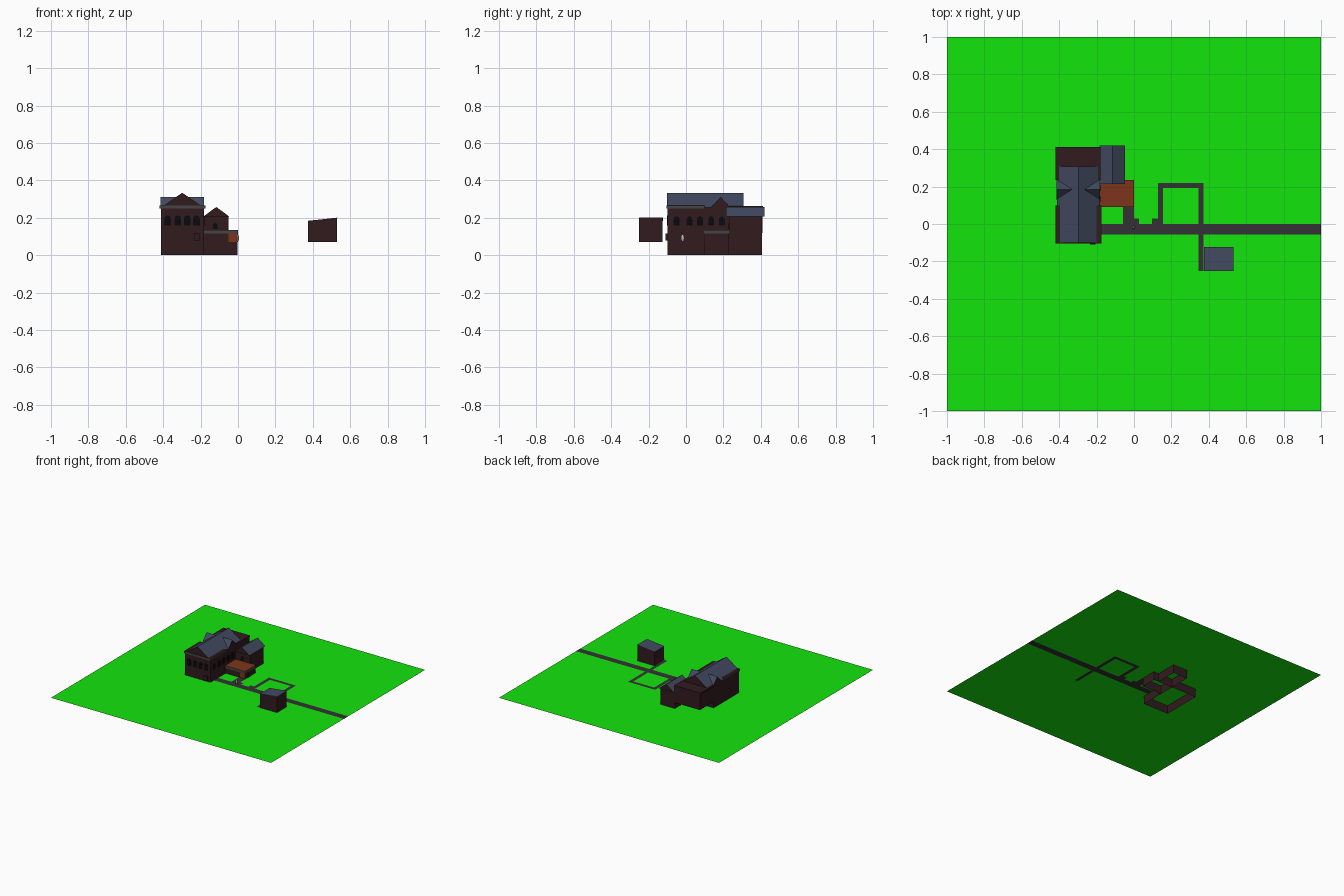
import bpy, bmesh, math

if "Cube" in bpy.data.objects:
    bpy.data.objects.remove(bpy.data.objects["Cube"])

def material(name, rgb):
    m = bpy.data.materials.new(name)
    m.diffuse_color = (*rgb, 1)
    m.use_nodes = True
    m.node_tree.nodes["Principled BSDF"].inputs["Base Color"].default_value = m.diffuse_color
    return m

GREEN = material("grass", (.007, .78, .004))
BROWN = material("dark_brick", (.032, .011, .0135))
BLUE = material("slate", (.055, .068, .118))
ORANGE = material("terracotta", (.2, .036, .011))
GREY = material("paving", (.034, .031, .034))
TRIM = material("trim", (.06, .06, .055))
BLACK = material("glass", (.003, .003, .004))
DOOR = material("red_door", (.09, .014, .012))
WHITE = material("lamp_glass", (.5, .5, .48))
G = .07  # ground level; foundations reach down to z = 0

def mesh(name, verts, faces, mat):
    me = bpy.data.meshes.new(name)
    me.from_pydata(verts, [], faces)
    bm = bmesh.new()
    bm.from_mesh(me)
    bmesh.ops.recalc_face_normals(bm, faces=bm.faces)
    bm.to_mesh(me)
    bm.free()
    ob = bpy.data.objects.new(name, me)
    me.materials.append(mat)
    bpy.context.collection.objects.link(ob)
    return ob

def rect(name, x0, x1, y0, y1, z, mat):
    mesh(name, [(x0, y0, z), (x1, y0, z), (x1, y1, z), (x0, y1, z)], [(0, 1, 2, 3)], mat)

def box(name, x0, x1, y0, y1, z0, z1, mat, bottom=True):
    v = [(x, y, z) for z in (z0, z1) for x, y in ((x0, y0), (x1, y0), (x1, y1), (x0, y1))]
    f = [(4, 5, 6, 7)] + [(i, (i + 1) % 4, (i + 1) % 4 + 4, i + 4) for i in range(4)]
    if bottom:
        f.append((3, 2, 1, 0))
    return mesh(name, v, f, mat)

def prism(name, profile, axis, a, b, mat):
    """Extrude a (horizontal, z) profile along the given axis from a to b."""
    n = len(profile)
    v = [(p, t, z) if axis == 'y' else (t, p, z) for t in (a, b) for p, z in profile]
    f = [tuple(range(n)), tuple(range(n, 2 * n))]
    f += [(i, (i + 1) % n, (i + 1) % n + n, i + n) for i in range(n)]
    return mesh(name, v, f, mat)

def gable_roof(name, axis, c, half, z0, z1, a, b):
    """Slate slopes as one solid, with full brick triangles closing both ends."""
    tri = [(c - half, z0), (c + half, z0), (c, z1)]
    prism(name, tri, axis, a, b, BLUE)
    for tag, t in (("front", a - .001), ("back", b)):
        prism(f"{name}_{tag}_gable", tri, axis, t, t + .001, BROWN)

def arch(name, axis, c, z0, z1, half, face, mat=BLACK):
    """Round-headed window standing slightly proud of the wall."""
    pts = [(c - half, z0), (c + half, z0)]
    pts += [(c + half * math.cos(k * math.pi / 8), z1 - half + half * math.sin(k * math.pi / 8)) for k in range(9)]
    prism(name, pts, axis, face - .003, face + .003, mat)

# lawn
rect("lawn", -1, 1, -1, 1, G, GREEN)

# paths, visible from above and below the lawn
paths = [(-.18, 1, -.055, 0), (.127, .155, 0, .22), (.155, .345, .192, .22), (.345, .372, 0, .22),
         (.345, .372, -.25, -.055), (.095, .127, 0, .03), (-.06, 0, 0, .1), (0, .028, 0, .03)]
for i, p in enumerate(paths):
    rect(f"path_{i}", *p, G + .001, GREY)
    rect(f"path_underside_{i}", *p, G - .001, GREY)

# main house, with the rear upper storey overhanging
box("main_walls", -.412, -.182, -.098, .23, 0, .255, BROWN, False)
box("rear_upper_storey", -.412, -.182, .23, .408, .12, .255, BROWN)
box("front_cornice", -.42, -.175, -.104, .1, .25, .266, TRIM)
box("front_cornice_top", -.419, -.176, -.103, .1, .266, .267, BROWN)
box("rear_cornice", -.42, -.18, .235, .412, .25, .262, BROWN)
gable_roof("main_roof", 'y', -.298, .113, .256, .334, -.1, .307)
gable_roof("cross_roof", 'x', .185, .056, .25, .312, -.414, -.182)

# side wing
box("wing_walls", -.182, -.05, .23, .405, 0, .208, BROWN, False)
gable_roof("wing_roof", 'y', -.116, .069, .207, .258, .215, .42)
arch("wing_window", 'y', -.122, .14, .172, .012, .23)

# entrance porch
box("porch_walls", -.182, -.004, .1, .23, 0, .118, BROWN, False)
box("porch_fascia", -.182, 0, .092, .235, .116, .134, TRIM)
box("porch_roof", -.182, 0, .092, .235, .134, .136, ORANGE)
box("porch_door", -.05, -.004, .096, .1, G, .115, ORANGE)
box("porch_side_panel", -.004, 0, .135, .16, G, .116, BROWN)

# arched windows
for i, x in enumerate((-.377, -.322, -.272, -.222)):
    arch(f"front_window_{i}", 'y', x, .158, .213, .018, -.098)
for i, y in enumerate((-.05, .018, .075, .135, .192)):
    arch(f"side_window_{i}", 'x', y, .158, .208, .016, -.182)

# small wall hatch and entrance lamp
box("wall_hatch", -.236, -.206, -.11, -.098, .08, .115, BROWN)
bpy.ops.mesh.primitive_uv_sphere_add(segments=12, ring_count=8, radius=1, location=(-.002, -.018, .092))
lamp = bpy.context.object
lamp.name = "lamp"
lamp.scale = (.007, .009, .02)
lamp.data.materials.append(WHITE)

# shed with a single sloping roof
prism("shed_walls", [(.375, G), (.53, G), (.53, .199), (.375, .182)], 'y', -.25, -.125, BROWN)
prism("shed_roof", [(.374, .182), (.531, .199), (.531, .201), (.374, .184)], 'y', -.251, -.124, BLUE)
box("shed_door", .374, .375, -.18, -.15, G, .13, DOOR)
